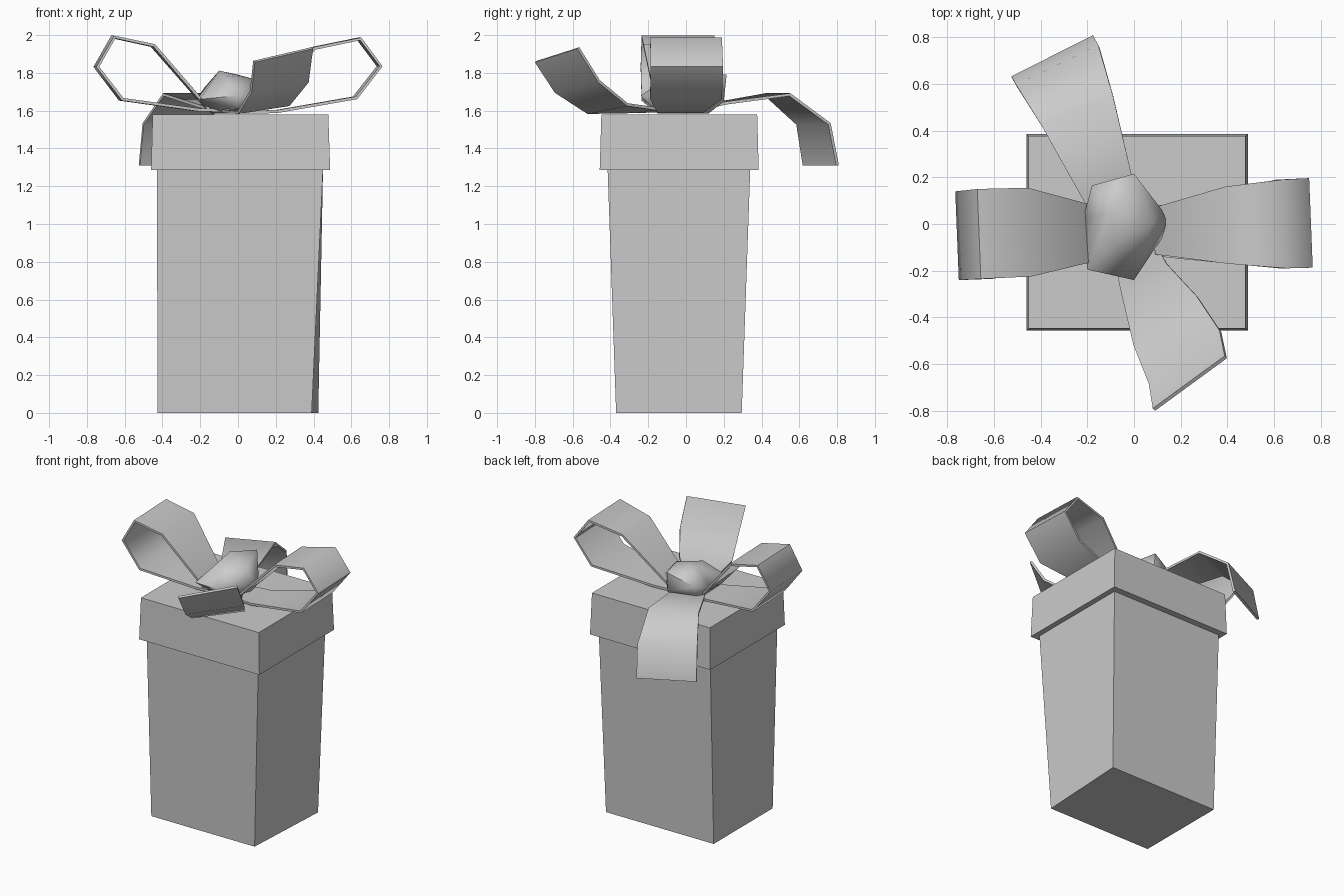
import bpy, bmesh


def new_object(name, bm):
    bmesh.ops.recalc_face_normals(bm, faces=bm.faces)
    me = bpy.data.meshes.new(name)
    bm.to_mesh(me)
    bm.free()
    ob = bpy.data.objects.new(name, me)
    bpy.context.collection.objects.link(ob)
    bpy.ops.object.select_all(action='DESELECT')
    ob.select_set(True)
    bpy.context.view_layer.objects.active = ob
    return ob


def block(name, bottom, top, z0, z1):
    """Four-sided block between two outlines of four xy corners."""
    bm = bmesh.new()
    lo = [bm.verts.new((x, y, z0)) for x, y in bottom]
    hi = [bm.verts.new((x, y, z1)) for x, y in top]
    bm.faces.new(lo)
    bm.faces.new(hi)
    for i in range(4):
        j = (i + 1) % 4
        bm.faces.new((lo[i], lo[j], hi[j], hi[i]))
    return new_object(name, bm)


def rect(x0, x1, y0, y1):
    return [(x0, y0), (x1, y0), (x1, y1), (x0, y1)]


def ribbon(name, sections, thickness=0.016):
    """Thick strip through pairs of (left, right) edge points."""
    bm = bmesh.new()
    rows = [[bm.verts.new(p) for p in pair] for pair in sections]
    for a, b in zip(rows, rows[1:]):
        bm.faces.new((a[0], a[1], b[1], b[0]))
    ob = new_object(name, bm)
    mod = ob.modifiers.new("thickness", 'SOLIDIFY')
    mod.thickness = thickness
    mod.offset = 0
    bpy.ops.object.modifier_apply(modifier=mod.name)
    bpy.ops.object.shade_smooth_by_angle(angle=1.2)
    return ob


def loop(name, profile):
    """Bow loop from (x, z, y_min, y_max), turned slightly about z."""
    ribbon(name, [[(x - 0.04 * y, y, z) for y in (a, b)]
                  for x, z, a, b in profile])


# Tapered box and overhanging lid
block("box", [(-0.425, -0.37), (0.39, -0.37), (0.425, 0.295), (-0.425, 0.295)],
      rect(-0.43, 0.45, -0.415, 0.34), 0, 1.29)
block("lid", rect(-0.46, 0.488, -0.457, 0.385),
      rect(-0.452, 0.478, -0.448, 0.377), 1.285, 1.58)

# Two hexagonal bow loops
loop("left_loop", [
    (-0.08, 1.60, -0.14, 0.07), (-0.22, 1.605, -0.17, 0.09),
    (-0.62, 1.66, -0.235, 0.145), (-0.752, 1.832, -0.24, 0.14),
    (-0.662, 1.99, -0.235, 0.15), (-0.452, 1.945, -0.225, 0.155),
    (-0.16, 1.61, -0.155, 0.075)])
loop("right_loop", [
    (0.02, 1.592, -0.13, 0.07), (0.20, 1.595, -0.15, 0.09),
    (0.62, 1.668, -0.19, 0.19), (0.75, 1.835, -0.187, 0.196),
    (0.642, 1.98, -0.19, 0.19), (0.40, 1.93, -0.17, 0.16),
    (0.09, 1.62, -0.13, 0.07)])

# Loose ribbon ends: front one lifts, back one drapes
ribbon("front_tail", [
    ((-0.09, -0.12, 1.60), (0.08, -0.06, 1.605)),
    ((-0.06, -0.27, 1.595), (0.14, -0.17, 1.612)),
    ((0.0, -0.52, 1.59), (0.27, -0.31, 1.632)),
    ((0.068, -0.69, 1.70), (0.37, -0.46, 1.755)),
    ((0.085, -0.795, 1.86), (0.393, -0.57, 1.932))])
ribbon("back_tail", [
    ((-0.15, 0.0, 1.61), (0.02, 0.08, 1.61)),
    ((-0.21, 0.09, 1.625), (-0.01, 0.21, 1.64)),
    ((-0.395, 0.42, 1.685), (-0.09, 0.55, 1.685)),
    ((-0.502, 0.59, 1.53), (-0.15, 0.76, 1.53)),
    ((-0.522, 0.625, 1.31), (-0.172, 0.802, 1.31))])

# Faceted knot as the hull of a few corners
bm = bmesh.new()
for p in [(-0.10, 0.05, 1.812), (0.0, 0.215, 1.79), (0.075, 0.0, 1.77),
          (-0.18, 0.165, 1.72), (0.12, 0.06, 1.70), (0.15, -0.015, 1.65),
          (0.0, -0.24, 1.68), (-0.20, -0.195, 1.66), (-0.22, 0.015, 1.66),
          (-0.08, -0.08, 1.785), (0.005, 0.20, 1.65), (-0.17, 0.12, 1.62),
          (-0.14, -0.12, 1.585), (0.0, -0.15, 1.585), (0.08, 0.0, 1.585),
          (0.0, 0.12, 1.585), (-0.12, 0.06, 1.585)]:
    bm.verts.new(p)
bmesh.ops.convex_hull(bm, input=bm.verts)
new_object("knot", bm)
bpy.ops.object.shade_smooth_by_angle(angle=1.1)
